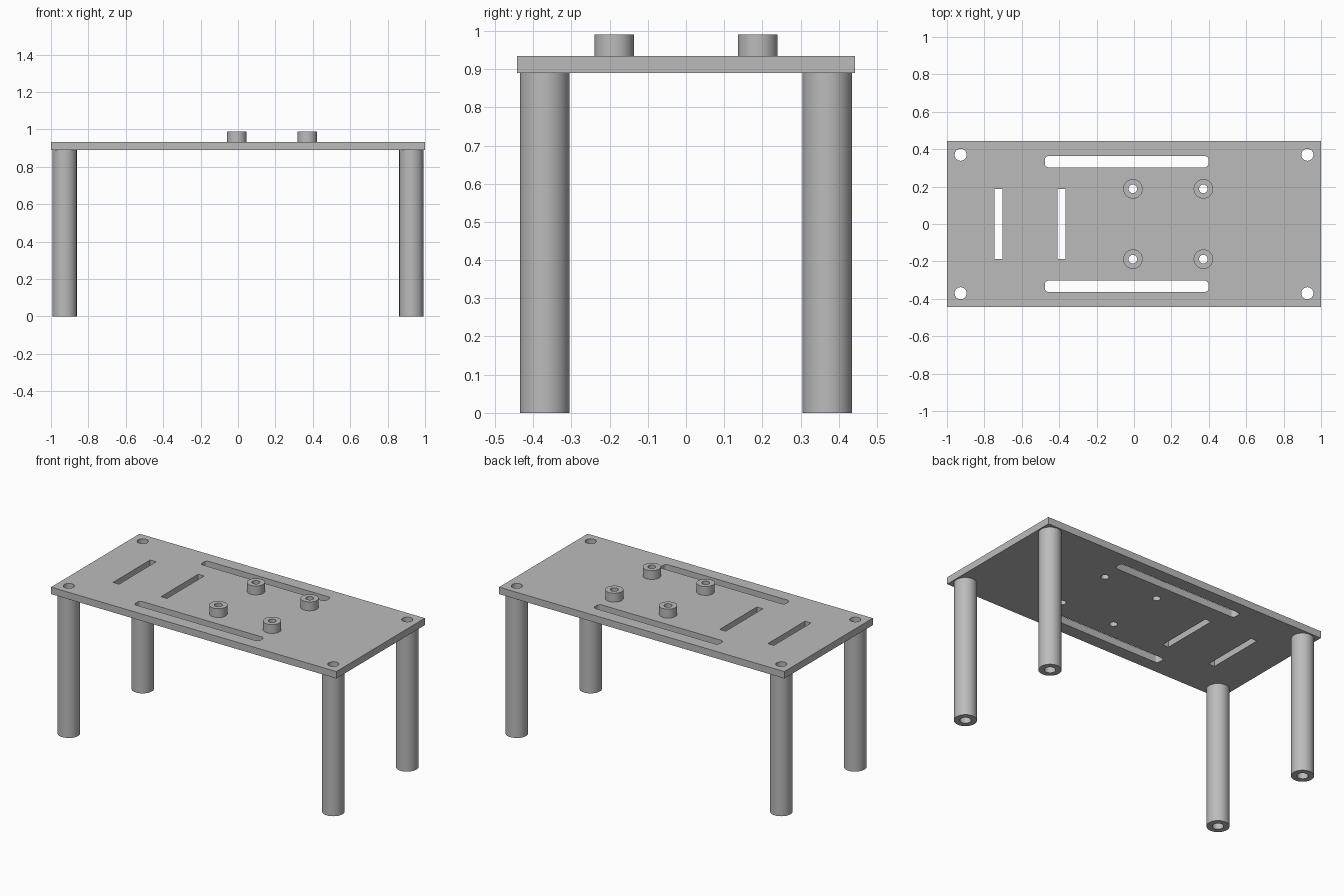
import bpy
import bmesh
from math import cos, sin, pi

cube = bpy.data.objects.get("Cube")
if cube:
    bpy.data.objects.remove(cube, do_unlink=True)

grey = bpy.data.materials.new("plain grey")
grey.use_nodes = True
colour = (0.5, 0.5, 0.5, 1)
grey.diffuse_color = colour
grey.node_tree.nodes["Principled BSDF"].inputs["Base Color"].default_value = colour


def circle(x, y, r, n=48):
    return [(x + r * cos(2 * pi * i / n), y + r * sin(2 * pi * i / n)) for i in range(n)]


def rectangle(x0, x1, y0, y1, r=0.0, steps=6):
    """Rectangle outline with optional rounded corners."""
    if r == 0:
        return [(x0, y0), (x1, y0), (x1, y1), (x0, y1)]
    centres = [(x1 - r, y1 - r), (x0 + r, y1 - r), (x0 + r, y0 + r), (x1 - r, y0 + r)]
    points = []
    for corner, (cx, cy) in enumerate(centres):
        for i in range(steps + 1):
            a = (corner + i / steps) * pi / 2
            points.append((cx + r * cos(a), cy + r * sin(a)))
    return points


def extrude_profile(name, loops, z0, z1):
    """Fill an outline with holes and extrude it from z0 to z1."""
    bm = bmesh.new()
    edges = []
    for loop in loops:
        verts = [bm.verts.new((x, y, z0)) for x, y in loop]
        edges += [bm.edges.new((verts[i - 1], verts[i])) for i in range(len(verts))]
    bmesh.ops.triangle_fill(bm, edges=edges, use_beauty=True, use_dissolve=False)
    result = bmesh.ops.extrude_face_region(bm, geom=bm.faces[:])
    top = [g for g in result["geom"] if isinstance(g, bmesh.types.BMVert)]
    bmesh.ops.translate(bm, verts=top, vec=(0, 0, z1 - z0))
    bmesh.ops.recalc_face_normals(bm, faces=bm.faces[:])
    mesh = bpy.data.meshes.new(name)
    bm.to_mesh(mesh)
    bm.free()
    mesh.materials.append(grey)
    obj = bpy.data.objects.new(name, mesh)
    bpy.context.collection.objects.link(obj)
    bpy.ops.object.select_all(action="DESELECT")
    obj.select_set(True)
    bpy.context.view_layer.objects.active = obj
    bpy.ops.object.shade_smooth_by_angle(angle=pi / 6)
    return obj


PLATE_BOTTOM, PLATE_TOP, SPACER_TOP = 0.89, 0.934, 0.99
LEG_HOLE, SPACER_HOLE = 0.032, 0.023
leg_spots = {f"{end}_{side}": (sx * 0.927, sy * 0.37)
             for end, sy in (("front", -1), ("back", 1))
             for side, sx in (("right", -1), ("left", 1))}
spacer_spots = {f"{end}_{side}": (x, sy * 0.188)
                for end, sy in (("front", -1), ("back", 1))
                for side, x in (("right", -0.006), ("left", 0.371))}

# Table plate with bolt holes and slots
loops = [rectangle(-1, 1, -0.443, 0.443)]
loops += [circle(x, y, LEG_HOLE) for x, y in leg_spots.values()]
loops += [circle(x, y, SPACER_HOLE) for x, y in spacer_spots.values()]
loops += [rectangle(-0.477, 0.398, y - 0.03, y + 0.03, 0.02) for y in (-0.333, 0.333)]
loops += [rectangle(x - 0.021, x + 0.021, -0.186, 0.186) for x in (-0.725, -0.388)]
extrude_profile("plate", loops, PLATE_BOTTOM, PLATE_TOP)

# Hollow legs
for place, (x, y) in leg_spots.items():
    extrude_profile(f"leg_{place}", [circle(x, y, 0.065), circle(x, y, LEG_HOLE)],
                    0, PLATE_BOTTOM)

# Ring spacers on top
for place, (x, y) in spacer_spots.items():
    extrude_profile(f"spacer_{place}", [circle(x, y, 0.052), circle(x, y, SPACER_HOLE)],
                    PLATE_TOP, SPACER_TOP)
